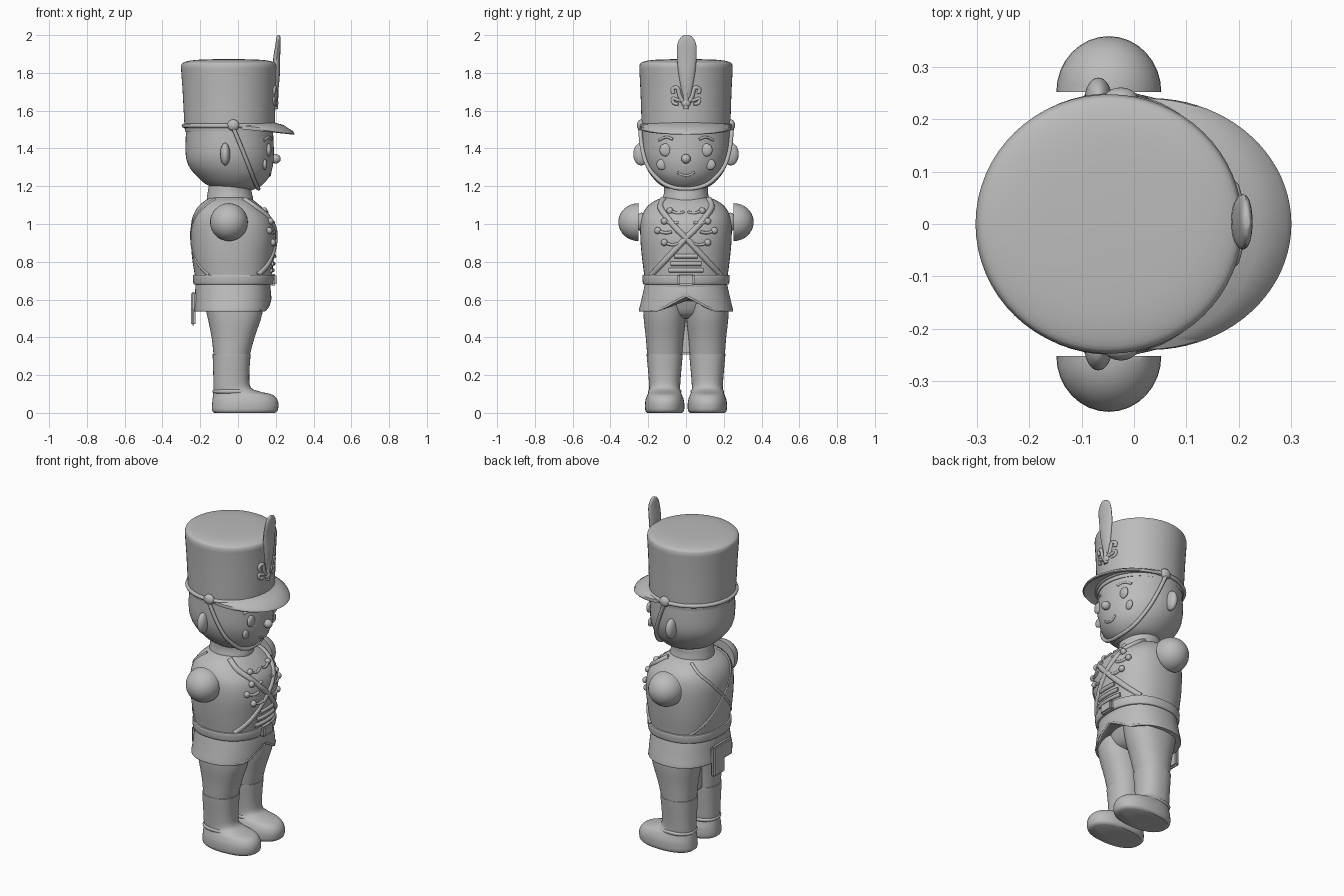
import bpy, bmesh, math
from mathutils import Vector

if "Cube" in bpy.data.objects:
    bpy.data.objects.remove(bpy.data.objects["Cube"])

paint = bpy.data.materials.new("plain grey")
paint.diffuse_color = (0.5, 0.5, 0.5, 1)
paint.use_nodes = True
paint.node_tree.nodes["Principled BSDF"].inputs["Base Color"].default_value = paint.diffuse_color


def finish(name, bm, sharp=40):
    bmesh.ops.recalc_face_normals(bm, faces=bm.faces)
    me = bpy.data.meshes.new(name)
    bm.to_mesh(me)
    bm.free()
    ob = bpy.data.objects.new(name, me)
    bpy.context.collection.objects.link(ob)
    me.materials.append(paint)
    bpy.ops.object.select_all(action='DESELECT')
    ob.select_set(True)
    bpy.context.view_layer.objects.active = ob
    bpy.ops.object.shade_smooth_by_angle(angle=math.radians(sharp))
    return ob


def smooth_path(pts, k=4):
    """Catmull-Rom resampling of tuples."""
    p = [Vector(q) for q in pts]
    p = [p[0]] + p + [p[-1]]
    out = []
    for i in range(1, len(p) - 2):
        a, b, c, d = p[i - 1:i + 3]
        for j in range(k):
            t = j / k
            out.append(0.5 * (2 * b + (c - a) * t + (2 * a - 5 * b + 4 * c - d) * t * t
                              + (3 * b - a - 3 * c + d) * t ** 3))
    return out + [p[-1]]


def ring_point(s, a, n):
    """Point on a rounded section (z, back x, front x, half width)."""
    c, q = math.cos(a), math.sin(a)
    return Vector(((s[1] + s[2]) / 2 + (s[2] - s[1]) / 2 * math.copysign(abs(c) ** (2 / n), c),
                   s[3] * math.copysign(abs(q) ** (2 / n), q), s[0]))


def loft(name, secs, cy=0, n=2, seg=48, rule=None, k=4):
    bm = bmesh.new()
    rings = []
    for s in smooth_path(secs, k):
        pts = [ring_point(s, 2 * math.pi * i / seg, n) + Vector((0, cy, 0)) for i in range(seg)]
        rings.append([bm.verts.new(rule(p) if rule else p) for p in pts])
    for r, t in zip(rings, rings[1:]):
        for i in range(seg):
            bm.faces.new((r[i], r[(i + 1) % seg], t[(i + 1) % seg], t[i]))
    bm.faces.new(rings[0])
    bm.faces.new(rings[-1])
    return finish(name, bm)


def on_surface(secs, y, z, side=1, n=2, out=0):
    """Point on the front (1) or back (-1) of a loft."""
    ss = smooth_path(secs)
    for a, b in zip(ss, ss[1:]):
        if a[0] <= z <= b[0]:
            s = a.lerp(b, (z - a[0]) / (b[0] - a[0]))
            break
    u = max(0, 1 - abs(y / s[3]) ** n) ** (1 / n)
    return Vector(((s[1] + s[2]) / 2 + side * ((s[2] - s[1]) / 2 * u + out), y, z))


def tube(name, pts, r, closed=False, k=4):
    cu = bpy.data.curves.new(name, 'CURVE')
    cu.dimensions = '3D'
    cu.bevel_depth, cu.bevel_resolution, cu.use_fill_caps = r, 2, True
    path = pts if closed else smooth_path(pts, k)
    sp = cu.splines.new('POLY')
    sp.points.add(len(path) - 1)
    for q, p in zip(sp.points, path):
        q.co = (*p, 1)
    sp.use_cyclic_u = closed
    ob = bpy.data.objects.new(name, cu)
    bpy.context.collection.objects.link(ob)
    me = bpy.data.meshes.new_from_object(ob.evaluated_get(bpy.context.evaluated_depsgraph_get()))
    bpy.data.objects.remove(ob)
    bm = bmesh.new()
    bm.from_mesh(me)
    return finish(name, bm, 60)


def ball(name, loc, size, half=0):
    bm = bmesh.new()
    bmesh.ops.create_uvsphere(bm, u_segments=32, v_segments=20, radius=1)
    if half:  # keep only the outer dome
        bmesh.ops.bisect_plane(bm, geom=bm.verts[:] + bm.edges[:] + bm.faces[:], plane_co=(0, 0, 0),
                               plane_no=(0, half, 0), clear_inner=True)
        bmesh.ops.holes_fill(bm, edges=[e for e in bm.edges if e.is_boundary])
    for v in bm.verts:
        v.co = Vector(loc) + Vector([a * b for a, b in zip(v.co, size)])
    return finish(name, bm)


def block(name, lo, hi, bevel=0.008):
    bm = bmesh.new()
    bmesh.ops.create_cube(bm, size=1)
    for v in bm.verts:
        v.co = [l + (h - l) * (c + 0.5) for c, l, h in zip(v.co, lo, hi)]
    bmesh.ops.bevel(bm, geom=bm.edges[:], offset=bevel, segments=2, affect='EDGES')
    return finish(name, bm)


HEAD = [(1.178, -.04, .07, .05), (1.2, -.15, .12, .125), (1.25, -.215, .165, .18),
        (1.31, -.262, .185, .215), (1.38, -.278, .19, .232), (1.5, -.275, .185, .232)]
HAT = [(1.49, -.28, .19, .232), (1.53, -.284, .195, .235), (1.7, -.293, .2, .241),
       (1.8, -.3, .205, .246), (1.838, -.301, .206, .246), (1.857, -.285, .19, .232),
       (1.869, -.22, .125, .17), (1.873, -.1, .0, .05)]
TORSO = [(.66, -.225, .17, .217), (.72, -.228, .178, .22), (.82, -.243, .19, .233),
         (.93, -.25, .2, .242), (1.02, -.245, .185, .238), (1.08, -.22, .135, .215),
         (1.12, -.18, .09, .17), (1.145, -.14, .05, .11)]
SKIRT = [(.538, -.232, .17, .247), (.545, -.235, .174, .249), (.6, -.23, .174, .236),
         (.67, -.225, .17, .22), (.69, -.22, .165, .215)]

# Body, head and hat
loft("head", HEAD)
loft("hat", HAT, seg=64)
loft("torso", TORSO, n=2.3)
loft("collar", [(1.11, -.165, .08, .122), (1.135, -.165, .08, .122), (1.17, -.16, .072, .116),
                (1.2, -.155, .07, .115), (1.205, -.145, .06, .105)])


def coat_opening(p):
    if p.x > 0 and p.z < .66:
        p.z += .075 * max(0, 1 - abs(p.y) / .14) * min(1, (.66 - p.z) / .1)
    return p


loft("coat_skirt", SKIRT, n=2.3, seg=96, rule=coat_opening)
loft("belt", [(.68, -.228, .176, .22), (.685, -.236, .186, .228), (.725, -.239, .191, .231),
              (.73, -.23, .18, .222)], n=2.3)
block("buckle", (.17, -.045, .675), (.205, .045, .735))
loft("pelvis", [(.5, -.09, .05, .05), (.53, -.14, .1, .14), (.62, -.16, .14, .2)], n=2.3)
block("trouser_web", (-.09, -.03, .31), (-.02, .03, .53))

# Legs with boots
for side, tag in ((1, "left"), (-1, "right")):
    loft(tag + "_boot", [(0, -.125, .195, .092), (.015, -.137, .211, .103), (.06, -.136, .212, .103),
                         (.095, -.132, .185, .092), (.112, -.13, .12, .084), (.135, -.13, .068, .082),
                         (.2, -.131, .06, .086), (.3, -.134, .066, .095), (.312, -.134, .067, .095)],
         cy=side * .113, n=2.3)
    loft(tag + "_trouser", [(.29, -.128, .06, .09), (.312, -.13, .064, .093), (.4, -.14, .088, .1),
                            (.5, -.16, .122, .111), (.58, -.18, .14, .113)], cy=side * .113, n=2.2)
    loft(tag + "_boot_welt", [(.1, -.12, .075, .08), (.108, -.134, .085, .088), (.118, -.134, .08, .088),
                              (.125, -.12, .07, .08)], cy=side * .113, n=2.3)
    # Short dome arms, ears, face features
    ball(tag + "_arm", (-.048, side * .252, 1.01), (.1, .106, .1), half=side)
    ball(tag + "_arm_joint", (-.048, side * .235, 1.01), (.05, .03, .05))
    ball(tag + "_ear", (-.068, side * .237, 1.37), (.026, .042, .06))
    ball(tag + "_eye", on_surface(HEAD, side * .108, 1.392), (.014, .032, .034))
    ball(tag + "_cheek", on_surface(HEAD, side * .128, 1.315), (.012, .028, .028))
    tube(tag + "_brow", [on_surface(HEAD, side * y, z) for y, z in
                         ((.07, 1.448), (.105, 1.46), (.145, 1.443))], .007)
    # Chin strap with its button
    ball(tag + "_strap_button", (-.025, side * .238, 1.523), (.032, .022, .03))
    tube(tag + "_chin_strap", [(-.025, side * .243, 1.51), (.02, side * .232, 1.4),
                               (.06, side * .2, 1.3), (.09, side * .13, 1.222),
                               (.105, side * .06, 1.192), (.108, 0, 1.187)], .011)
    # Crossed shoulder belts, front and back
    for face, where in ((1, "front"), (-1, "back")):
        path = [on_surface(TORSO, side * y, z, face, 2.3, -.006) for y, z in
                ((.12, 1.13), (.135, 1.09), (.105, 1.04), (.055, .98), (0, .925), (-.07, .85),
                 (-.13, .785), (-.18, .73))]
        tube(f"{tag}_cross_belt_{where}", path, .017 if face > 0 else .01)
    # Coat buttons and cord loops
    for i, (y, z) in enumerate(((.085, 1.07), (.115, 1.015), (.15, .965), (.115, .902))):
        p = on_surface(TORSO, side * y, z, 1, 2.3, .004)
        ball(f"{tag}_coat_button_{i}", p, (.016, .018, .018))
        tube(f"{tag}_cord_{i}", [p, on_surface(TORSO, side * (y - .04), z - .012, 1, 2.3),
                                 on_surface(TORSO, side * (y - .075), z - .006, 1, 2.3)], .008)
    # Coat front edge and side seam
    tube(tag + "_coat_edge", [coat_opening(ring_point(SKIRT[1], side * a, 2.3) - Vector((.003, 0, 0)))
                              for a in (.02, .1, .25, .45, .8)], .006)
    # Curled plume holder on the hat
    tube(tag + "_emblem_leaf", [on_surface(HAT, side * y, z) for y, z in
                                ((.0, 1.63), (.03, 1.67), (.045, 1.72), (.07, 1.715), (.066, 1.69))], .011)
    tube(tag + "_emblem_curl", [on_surface(HAT, side * y, z) for y, z in
                                ((.0, 1.65), (.04, 1.655), (.07, 1.665), (.065, 1.64), (.04, 1.635))], .009)

# Nose, mouth and front cords
ball("nose", (.2, 0, 1.345), (.026, .025, .025))
tube("mouth", [on_surface(HEAD, y, z) for y, z in
               ((-.045, 1.275), (-.025, 1.262), (0, 1.256), (.025, 1.262), (.045, 1.275))], .006)
for i, (w, z) in enumerate(((.06, .83), (.08, .79), (.09, .755))):
    tube(f"front_cord_{i}", [on_surface(TORSO, y * w, z, 1, 2.3) for y in (-1, -.5, 0, .5, 1)], .012)

# Hat trim: cord, emblem, feather
tube("hat_cord", [ring_point((1.52, -.286, .196, .237), 2 * math.pi * i / 64, 2) for i in range(64)],
     .012, closed=True)
tube("emblem_stem", [on_surface(HAT, 0, z) for z in (1.61, 1.65, 1.72, 1.76)], .014)
ball("emblem_knob", on_surface(HAT, 0, 1.64), (.016, .024, .022))
feather = loft("feather", [(1.67, .19, .206, .018), (1.72, .188, .215, .03), (1.8, .184, .222, .044),
                           (1.88, .187, .223, .052), (1.95, .198, .226, .05), (1.985, .203, .225, .034),
                           (1.998, .208, .222, .016), (2.0, .213, .218, .004)], cy=.004, seg=24)

# Visor: sloping crescent with thickness
bm = bmesh.new()
rows = []
for i in range(41):
    a = math.radians(-88 + 176 * i / 40)
    c, s = math.cos(a), math.sin(a)
    inner, outer = Vector((-.05 + .23 * c, .225 * s, 1.517 + .015 * c)), Vector((.03 + .27 * c, .24 * s, 1.51 - .035 * c))
    row = []
    for t, sgn in ((0, 1), (.5, 1), (.93, 1), (1, 0), (.93, -1), (.5, -1), (0, -1)):
        row.append(bm.verts.new(inner.lerp(outer, t) + Vector((0, 0, sgn * .009 + .012 * t * (1 - t) * 4 * c))))
    rows.append(row)
for r, t in zip(rows, rows[1:]):
    for j in range(7):
        bm.faces.new((r[j], r[(j + 1) % 7], t[(j + 1) % 7], t[j]))
bm.faces.new(rows[0])
bm.faces.new(rows[-1])
finish("visor", bm)

# Pouch hanging behind the coat
block("back_pouch", (-.25, -.09, .54), (-.222, .09, .64))
block("back_pouch_tail", (-.25, -.02, .462), (-.225, .09, .56))
